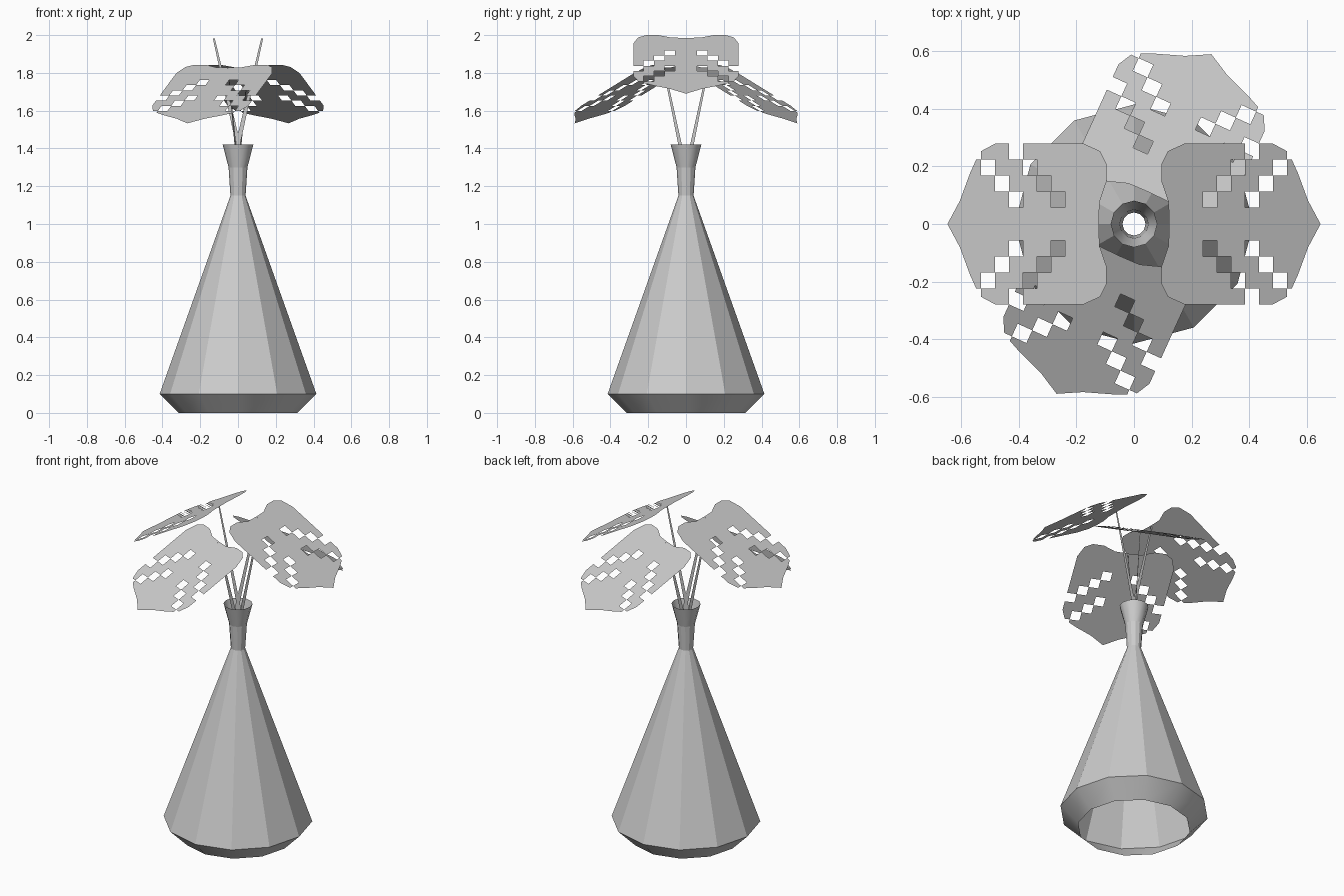
import bpy, bmesh, math
from mathutils import Matrix

if "Cube" in bpy.data.objects:
    bpy.data.objects.remove(bpy.data.objects["Cube"])


def finish(name, bm):
    mesh = bpy.data.meshes.new(name)
    bm.to_mesh(mesh)
    bm.free()
    obj = bpy.data.objects.new(name, mesh)
    bpy.context.collection.objects.link(obj)
    return obj


# Vase: open twelve-sided single-skin lathe
def make_vase():
    profile = [(0.315, 0.0), (0.415, 0.10), (0.04, 1.15), (0.05, 1.30), (0.081, 1.42)]
    n = 12
    bm = bmesh.new()
    rings = [[bm.verts.new((r * math.cos(2 * math.pi * i / n),
                            r * math.sin(2 * math.pi * i / n), z)) for i in range(n)]
             for r, z in profile]
    for k in range(len(rings) - 1):
        a, b = rings[k], rings[k + 1]
        for i in range(n):
            j = (i + 1) % n
            f = bm.faces.new((a[i], a[j], b[j], b[i]))
            f.smooth = k in (0, 3)
    finish("vase", bm)


# Leaf: flat sloping card, half outline mirrored, with stepped square holes
TOP, SLOPE = 2.0, 0.5616


def leaf_z(u):
    return TOP - (u - 0.096) * SLOPE


def half_leaf_polys():
    us = [0.24 + 0.0485 * i for i in range(7)]
    vs = [0.279, 0.224, 0.1685, 0.113, 0.058]
    end = us[-1]
    polys = [
        # rounded end beside the stem
        [(0.122, 0), (us[0], 0), (us[0], vs[0]), (0.175, vs[0]), (0.118, 0.253),
         (0.096, 0.21), (0.096, 0.146), (0.12, 0.076)],
        # middle rib
        [(us[0], 0), (end, 0), (end, vs[4]), (us[0], vs[4])],
        # pointed tip
        [(end, 0), (0.648, 0), (0.605, 0.08), (0.57, 0.175), (0.548, vs[1]), (end, vs[1])],
        # clipped outer corner
        [(us[5], vs[1]), (end, vs[1]), (end, 0.253), (us[5], vs[0])],
    ]
    holes = {(0, 3), (1, 2), (2, 1), (3, 0), (3, 3), (4, 2), (5, 1), (5, 0)}
    for c in range(6):
        for r in range(4):
            if (c, r) not in holes:
                polys.append([(us[c], vs[r + 1]), (us[c + 1], vs[r + 1]),
                              (us[c + 1], vs[r]), (us[c], vs[r])])
    return polys


def make_leaf(name, angle, drop):
    bm = bmesh.new()
    for poly in half_leaf_polys():
        bm.faces.new([bm.verts.new((u, v, leaf_z(u))) for u, v in poly])
        bm.faces.new([bm.verts.new((u, -v, leaf_z(u))) for u, v in reversed(poly)])
    bmesh.ops.remove_doubles(bm, verts=bm.verts, dist=1e-4)
    place(bm, angle, drop)
    finish(name, bm)


# Stem: thin tapered upright card under the leaf
def make_stem(name, angle, drop):
    top, low = (0.128, leaf_z(0.128)), (-0.025, 1.32)
    bm = bmesh.new()
    pts = [(low[0] - 0.014, low[1]), (low[0] + 0.014, low[1]),
           (top[0] + 0.005, top[1]), (top[0] - 0.005, top[1])]
    bm.faces.new([bm.verts.new((x, 0, z)) for x, z in pts])
    place(bm, angle, drop)
    finish(name, bm)


def place(bm, angle, drop):
    bm.transform(Matrix.Translation((0, 0, -drop)) @ Matrix.Rotation(math.radians(angle), 4, 'Z'))


make_vase()
# Upper pair and lower, turned pair
for label, angle, drop in (("right", 0, 0), ("left", 180, 0),
                           ("back", 65.5, 0.157), ("front", 245.5, 0.157)):
    make_leaf("leaf_" + label, angle, drop)
    make_stem("stem_" + label, angle, drop)
